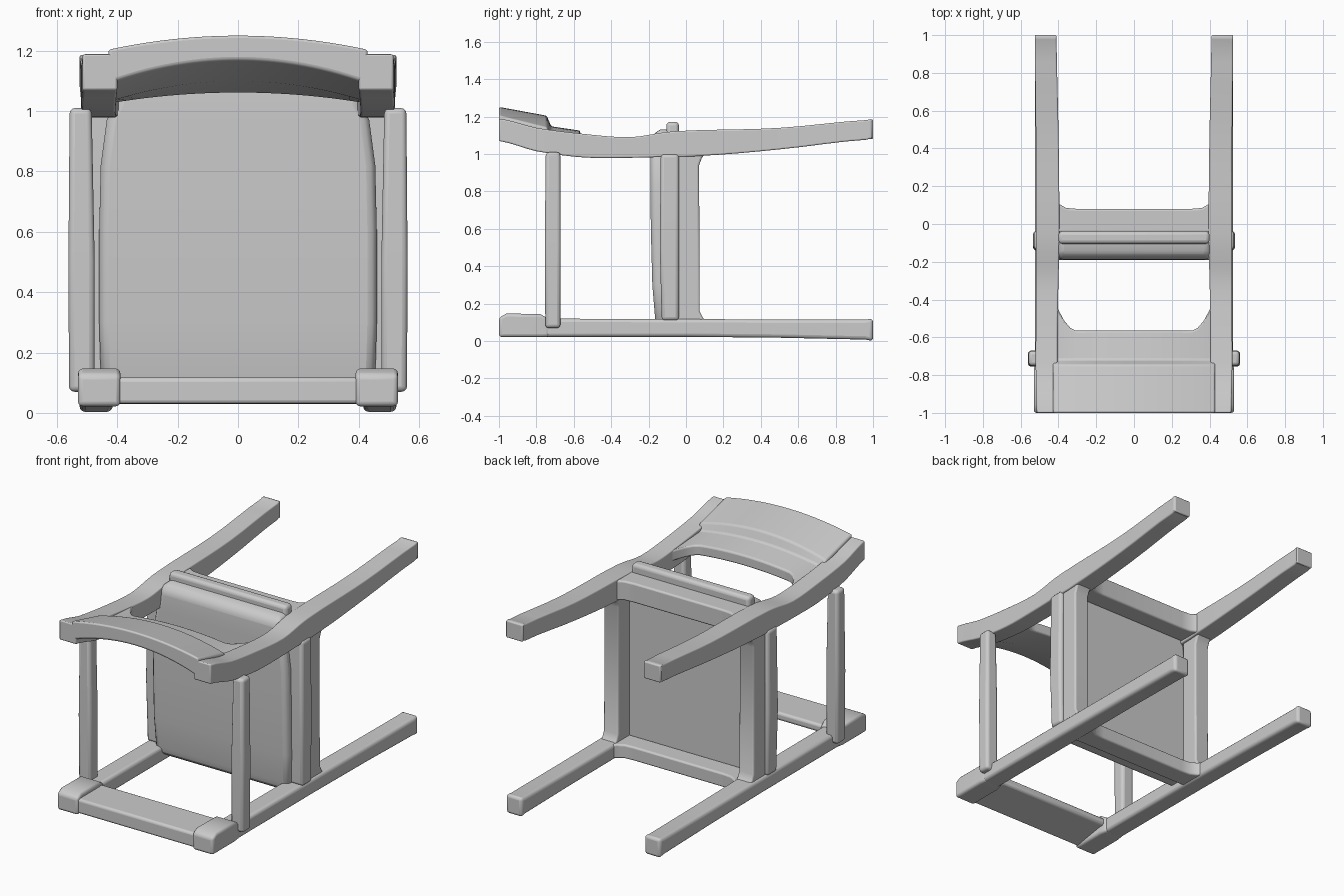
import bpy, bmesh

if "Cube" in bpy.data.objects:
    bpy.data.objects.remove(bpy.data.objects["Cube"])

AXES = {'X': (0, 1, 2), 'Y': (1, 0, 2), 'Z': (2, 0, 1)}


def spline(rows, steps):
    """Catmull-Rom resampling of rows of numbers."""
    if steps < 2:
        return rows
    out = []
    for i in range(len(rows) - 1):
        p = [rows[max(0, min(len(rows) - 1, i + k))] for k in (-1, 0, 1, 2)]
        for s in range(steps):
            t = s / steps
            out.append([b + 0.5 * t * (c - a + t * (2*a - 5*b + 4*c - d + t * (3*(b - c) + d - a)))
                        for a, b, c, d in zip(*p)])
            # keep the travel coordinate linear
            out[-1][0] = p[1][0] + t * (p[2][0] - p[1][0])
    return out + [list(rows[-1])]


def loft(name, rings, bevel, mirror=False):
    """Skin a list of equal point rings, cap the ends, round the edges."""
    bm = bmesh.new()
    loops = [[bm.verts.new(p) for p in r] for r in rings]
    n = len(loops[0])
    for a, b in zip(loops, loops[1:]):
        for i in range(n):
            j = (i + 1) % n
            bm.faces.new((a[i], a[j], b[j], b[i]))
    bm.faces.new(loops[0])
    bm.faces.new(loops[-1])
    bmesh.ops.recalc_face_normals(bm, faces=bm.faces)
    mesh = bpy.data.meshes.new(name)
    bm.to_mesh(mesh)
    bm.free()
    ob = bpy.data.objects.new(name, mesh)
    bpy.context.collection.objects.link(ob)
    if mirror:
        ob.modifiers.new("mirror", 'MIRROR')
    bv = ob.modifiers.new("round", 'BEVEL')
    bv.width, bv.segments, bv.angle_limit = bevel, 3, 0.7
    bpy.ops.object.select_all(action='DESELECT')
    ob.select_set(True)
    bpy.context.view_layer.objects.active = ob
    bpy.ops.object.shade_smooth_by_angle(angle=0.7)
    return ob


def beam(name, axis, rows, bevel=0.015, mirror=False, steps=1):
    """Rows: position along axis, then low/high of the two other axes."""
    rings = []
    for t, a0, a1, b0, b1 in spline(rows, steps):
        ring = []
        for a, b in ((a0, b0), (a1, b0), (a1, b1), (a0, b1)):
            p = [0, 0, 0]
            for k, v in zip(AXES[axis], (t, a, b)):
                p[k] = v
            ring.append(p)
        rings.append(ring)
    return loft(name, rings, bevel, mirror)


# Long curved members on the upper side
beam("rear_leg", 'Y', [
    (-1.00, .40, .515, 1.07, 1.19), (-.80, .405, .52, 1.015, 1.14),
    (-.55, .405, .52, .982, 1.108), (-.30, .40, .52, .98, 1.09),
    (-.10, .395, .52, .985, 1.118), (.07, .395, .52, .99, 1.128),
    (.50, .40, .52, 1.025, 1.14), (.97, .41, .525, 1.077, 1.182),
    (1.0, .41, .525, 1.08, 1.185)], 0.018, True, 4)

# Straight members on the lower side
beam("front_leg", 'Y', [
    (-.80, .405, .525, .023, .12), (0, .405, .525, .023, .118),
    (.5, .41, .525, .018, .115), (.96, .415, .525, .008, .115),
    (1.0, .415, .525, 0, .12)], 0.018, True)
beam("front_leg_end_block", 'Y', [
    (-1.0, .39, .53, .022, .125), (-.96, .39, .53, .022, .147),
    (-.78, .39, .53, .022, .145), (-.73, .40, .525, .023, .115)], 0.015, True)

# Board joining the lower members
beam("lower_board", 'X', [(-.41, -.99, -.75, .028, .118), (.41, -.99, -.75, .028, .118)], 0.015)\
    .data.vertices
board = bpy.data.objects["lower_board"]
for v in board.data.vertices:
    if v.co.y > -.8 and v.co.z < .06:
        v.co.z = .07

# Arched backrest with a raised band and a rounded opening
rings = []
for i in range(29):
    x = -.43 + .86 * i / 28
    arch = .25 * x * x
    under = .42 * x * x
    end = -.565 + max(0, abs(x) - .30) ** 2 * 11
    rings.append([(x, -1, 1.17 - under), (x, -.8, 1.10 - under * .9),
                  (x, end, 1.06 - under * .45), (x, end, 1.125 - arch * .8),
                  (x, -.72, 1.148 - arch), (x, -.745, 1.205 - arch * 1.35),
                  (x, -1, 1.252 - arch)])
loft("backrest", rings, 0.01)

# Armrest posts outside the legs
beam("armrest", 'Z', [(.07, .475, .56, -.752, -.672), (.5, .475, .562, -.755, -.67),
                      (1.01, .485, .558, -.75, -.672)], 0.018, True)

# Seat frame, flared where it meets the legs
flare = [(-.42, .13), (-.395, .105), (-.36, .085), (-.30, .08),
         (.30, .08), (.36, .085), (.395, .105), (.42, .13)]
beam("seat_rail_rear", 'X', [(x, -.045, y, 1.0, 1.12) for x, y in flare], 0.01)
beam("seat_rail_front", 'X', [(x, -.045, y, .03, .115) for x, y in flare], 0.01)
beam("seat_rail_side", 'Z', [
    (.09, .41, .51, -.045, .12), (.125, .41, .51, -.045, .09),
    (.16, .41, .51, -.045, .073), (.94, .41, .51, -.045, .07),
    (.98, .41, .51, -.045, .085), (1.02, .41, .51, -.045, .12)], 0.01, True)

# Seat with softly rounded face, side flanges and rear ridge
beam("seat", 'Z', [
    (.06, -.41, .41, -.15, -.045), (.12, -.455, .455, -.165, -.045),
    (.3, -.46, .46, -.18, -.045), (.6, -.46, .46, -.188, -.045),
    (.82, -.455, .455, -.19, -.045), (.97, -.435, .435, -.19, -.045),
    (1.02, -.41, .41, -.19, -.045), (1.10, -.405, .405, -.185, -.045),
    (1.13, -.40, .40, -.14, -.04)], 0.03)
beam("seat_flange", 'Z', [(.11, .42, .53, -.13, -.038), (.5, .42, .535, -.14, -.038),
                          (1.0, .42, .53, -.135, -.038)], 0.018, True)
beam("seat_rear_ridge", 'X', [(-.40, -.105, -.038, 1.0, 1.172), (.40, -.105, -.038, 1.0, 1.172)], 0.02)
